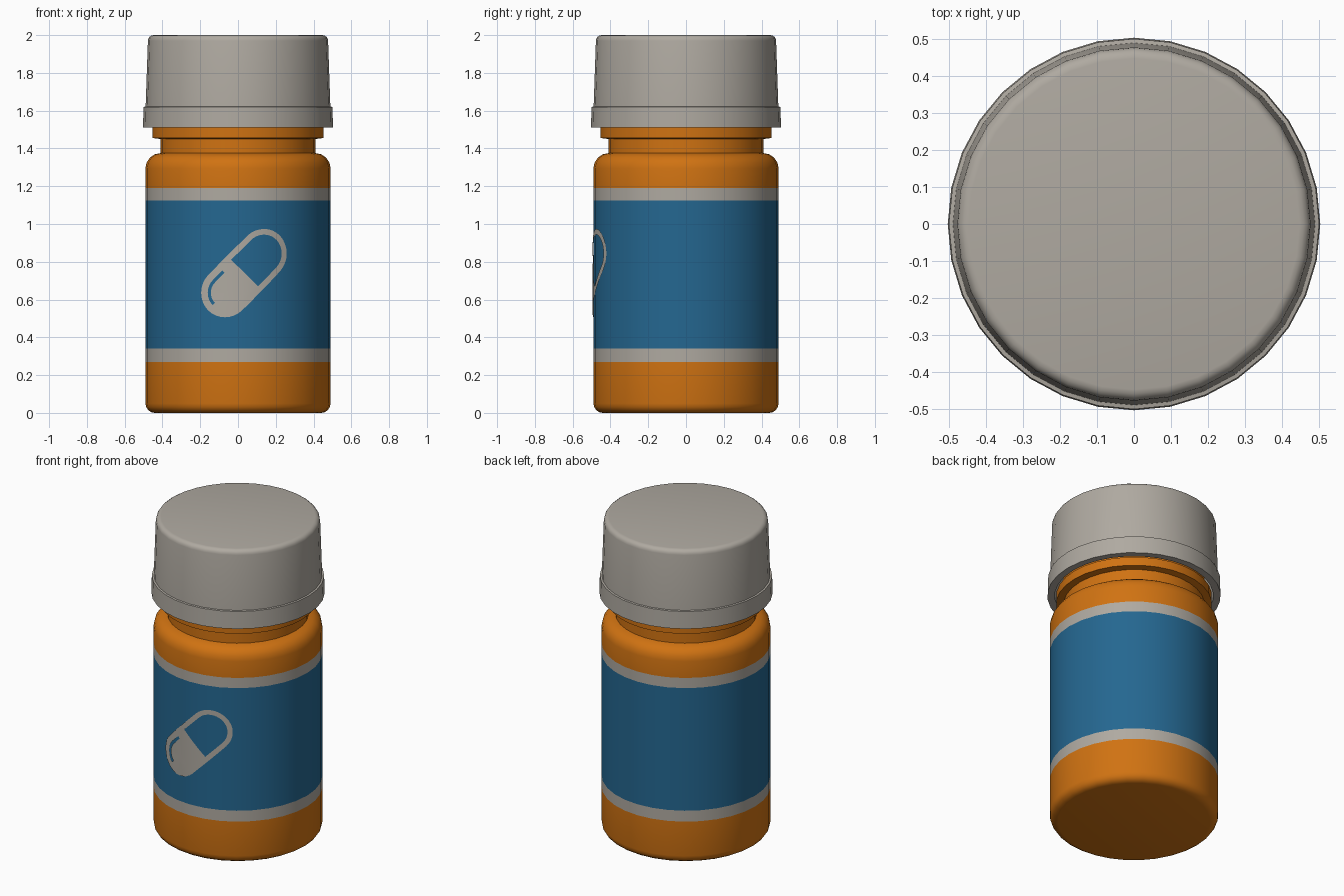
import bpy, bmesh
from math import sin, cos, pi, sqrt, radians

if "Cube" in bpy.data.objects:
    bpy.data.objects.remove(bpy.data.objects["Cube"])

SIDES = 32
R = 0.49  # bottle radius


def material(name, rgb):
    m = bpy.data.materials.new(name)
    m.use_nodes = True
    m.diffuse_color = (*rgb, 1)
    m.node_tree.nodes["Principled BSDF"].inputs["Base Color"].default_value = (*rgb, 1)
    return m


orange = material("amber orange", (0.63, 0.17, 0.006))
blue = material("label blue", (0.018, 0.135, 0.28))
white = material("warm white", (0.43, 0.40, 0.355))


def finish(name, bm, mats, angle=35):
    mesh = bpy.data.meshes.new(name)
    bm.to_mesh(mesh)
    bm.free()
    for m in mats:
        mesh.materials.append(m)
    obj = bpy.data.objects.new(name, mesh)
    bpy.context.collection.objects.link(obj)
    bpy.ops.object.select_all(action='DESELECT')
    obj.select_set(True)
    bpy.context.view_layer.objects.active = obj
    bpy.ops.object.shade_smooth_by_angle(angle=radians(angle))
    return obj


def lathe(profile):
    """Revolve (radius, z) points; the first and last rings are capped."""
    bm = bmesh.new()
    rings = [[bm.verts.new((r * sin(2 * pi * i / SIDES), -r * cos(2 * pi * i / SIDES), z))
              for i in range(SIDES)] for r, z in profile]
    for a, b in zip(rings, rings[1:]):
        for i in range(SIDES):
            j = (i + 1) % SIDES
            bm.faces.new((a[i], a[j], b[j], b[i]))
    bm.faces.new(rings[0][::-1])
    bm.faces.new(rings[-1])
    bmesh.ops.recalc_face_normals(bm, faces=bm.faces)
    return bm


def fillet(r, z, size, start, steps=4):
    """Quarter-round points about (r, z), sweeping 90 degrees from start."""
    angles = [radians(start + 90 * k / steps) for k in range(steps + 1)]
    return [(r + size * cos(a), z + size * sin(a)) for a in angles]


# Bottle: body, label bands, shoulder, neck and collar
body = lathe(fillet(R - 0.05, 0.05, 0.05, -90)
             + [(R, 0.27), (R, 0.34), (R, 1.125), (R, 1.19)]
             + fillet(R - 0.08, 1.295, 0.08, 0)
             + [(0.41, 1.45), (0.452, 1.455), (0.452, 1.51), (0.41, 1.52), (0.41, 1.9)])
for f in body.faces:
    z = f.calc_center_median().z
    if 0.34 < z < 1.125 and abs(f.normal.z) < 0.01:
        f.material_index = 1
    elif 0.27 < z < 1.19 and abs(f.normal.z) < 0.01:
        f.material_index = 2
finish("bottle", body, [orange, blue, white])

# Hollow cap with a wider rim
cap = lathe([(0.46, 1.93), (0.46, 1.51), (0.503, 1.51), (0.5, 1.62), (0.489, 1.622)]
            + fillet(0.447, 1.97, 0.03, 0))
finish("cap", cap, [white])

# Capsule emblem, wrapped round the front of the label
HALF, LEVELS = 0.147, [0.13, 0.1, 0.093, 0.076, 0.04, 0]
STRAIGHT, ARC = 8, 16


def wrap(a, p):
    s = 0.035 + (a - p) / sqrt(2)
    z = 0.74 + (a + p) / sqrt(2)
    r = R + 0.004
    return r * sin(s / R), -r * cos(s / R), z


def half_path(q, side):
    """Half capsule outline at distance q from its axis."""
    pts = [(HALF * i / STRAIGHT, q) for i in range(STRAIGHT)]
    pts += [(HALF + q * sin(pi * k / ARC), q * cos(pi * k / ARC)) for k in range(ARC + 1)]
    pts += [(HALF * i / STRAIGHT, -q) for i in reversed(range(STRAIGHT))]
    return [(side * a, p) for a, p in pts]


bm = bmesh.new()
for side in (1, -1):
    rows = [[bm.verts.new(wrap(*p)) for p in half_path(q, side)] for q in LEVELS]
    for k in range(len(rows) - 1):
        for i in range(len(rows[0]) - 1):
            open_half = side == 1 and k > 0
            glint = side == -1 and k == 2 and STRAIGHT // 2 <= i < STRAIGHT + ARC * 0.45
            if not (open_half or glint):
                quad = (rows[k][i], rows[k][i + 1], rows[k + 1][i + 1], rows[k + 1][i])
                bm.faces.new(quad if side == -1 else quad[::-1])
bmesh.ops.remove_doubles(bm, verts=bm.verts, dist=0.0005)
bmesh.ops.dissolve_degenerate(bm, edges=bm.edges, dist=0.0005)
bm.normal_update()
for f in bm.faces:
    if f.normal.y > 0:
        f.normal_flip()
finish("capsule_emblem", bm, [white])
